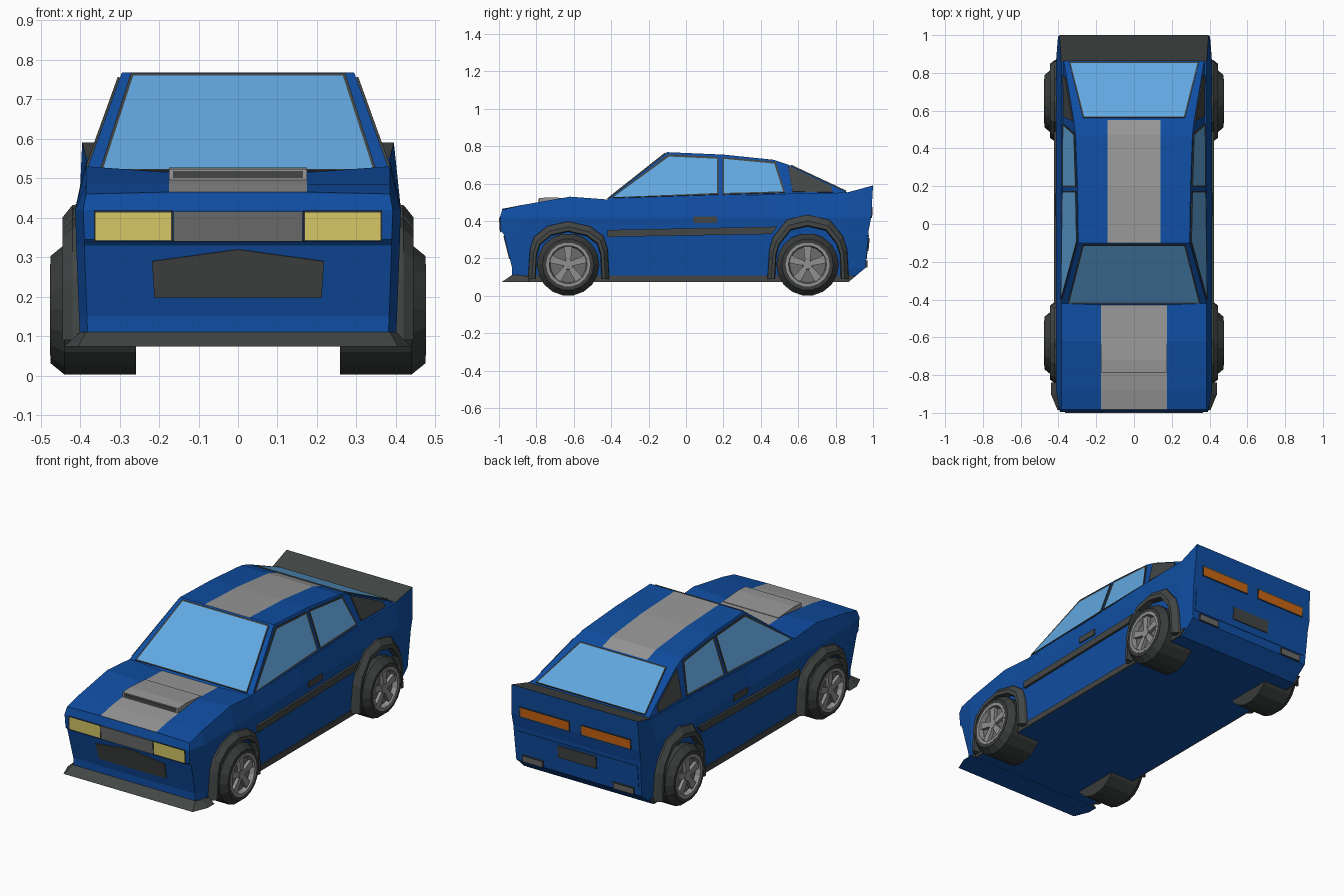
import bpy, bmesh, math
from mathutils import Vector

if "Cube" in bpy.data.objects:
    bpy.data.objects.remove(bpy.data.objects["Cube"])

MATS = {}
for name, c in {
    "blue_paint": (0.005, 0.075, 0.36), "dark_trim": (0.055, 0.062, 0.060),
    "stripe_grey": (0.31, 0.31, 0.31), "glass_blue": (0.12, 0.39, 0.75),
    "lamp_yellow": (0.72, 0.62, 0.14), "lamp_orange": (0.60, 0.13, 0.006),
    "grille_grey": (0.15, 0.15, 0.15), "rim_grey": (0.28, 0.28, 0.28),
    "tyre_black": (0.040, 0.045, 0.043)}.items():
    m = bpy.data.materials.new(name)
    m.diffuse_color = (*c, 1)
    m.use_nodes = True
    m.node_tree.nodes["Principled BSDF"].inputs["Base Color"].default_value = m.diffuse_color
    MATS[name] = m


def finish(name, bm, mats, rule=None):
    bmesh.ops.recalc_face_normals(bm, faces=bm.faces)
    bm.normal_update()
    if rule:
        for f in bm.faces:
            f.material_index = rule(f.calc_center_median(), f.normal)
    me = bpy.data.meshes.new(name)
    bm.to_mesh(me)
    bm.free()
    for k in mats:
        me.materials.append(MATS[k])
    ob = bpy.data.objects.new(name, me)
    bpy.context.collection.objects.link(ob)
    return ob


def loft(name, rings, mats, rule=None, cap=None, loop_rings=False):
    """Skin equal-length point rings; cap 'ngon', 'strip' (mirrored rings) or None."""
    bm = bmesh.new()
    vs = [[bm.verts.new(p) for p in r] for r in rings]
    n = len(vs[0])
    pairs = list(zip(vs, vs[1:])) + ([(vs[-1], vs[0])] if loop_rings else [])
    for a, b in pairs:
        for i in range(n):
            k = (i + 1) % n
            bm.faces.new((a[i], a[k], b[k], b[i]))
    for r in (vs[0], vs[-1]):
        if cap == "ngon":
            bm.faces.new(r)
        elif cap == "strip":
            for i in range(n // 2 - 1):
                bm.faces.new((r[i], r[i + 1], r[n - 2 - i], r[n - 1 - i]))
    return finish(name, bm, mats, rule)


def plate(name, pts, mats, inset=0, h=0.006):
    """Thin raised panel; with inset, the border keeps mats[0], the inside gets mats[1]."""
    bm = bmesh.new()
    f = bm.faces.new([bm.verts.new(p) for p in pts])
    f.normal_update()
    if f.normal.dot(f.calc_center_median() - Vector((0, 0, 0.35))) < 0:
        f.normal_flip()
    n = f.normal.copy()
    g = bmesh.ops.extrude_face_region(bm, geom=[f])["geom"]
    bmesh.ops.translate(bm, vec=n * h, verts=[v for v in g if isinstance(v, bmesh.types.BMVert)])
    top = [v for v in g if isinstance(v, bmesh.types.BMFace)][0]
    if inset:
        bmesh.ops.inset_individual(bm, faces=[top], thickness=inset, depth=-0.002)
        top.material_index = 1
    return finish(name, bm, mats)


def both(pts):
    """Half a ring (x > 0) closed with its mirror image."""
    return pts + [(-x, y, z) for x, y, z in reversed(pts)]


# --- lower body: stations along y, levels (z, half width, front y, rear y)
LEVELS = [(0.075, 0.40, -0.93, 0.87), (0.15, 0.403, -0.93, 0.96), (0.33, 0.41, -0.975, 0.975),
          (0.345, 0.41, -0.99, 0.976), (0.42, 0.413, -0.995, 0.99)]
STATIONS = [(None, 0.46, 0.465), (-0.88, 0.485, 0.485), (-0.62, 0.53, 0.515), (-0.42, 0.515, 0.508),
            (0, 0.525, 0.50), (0.5, 0.545, 0.50), (0.86, 0.552, 0.552), (None, 0.59, 0.59)]
rings = []
for j, (y, shoulder, hood) in enumerate(STATIONS):
    first, last = j == 0, j == len(STATIONS) - 1
    s = 0.95 if first else 0.975 if last else 1
    half = [(x * s, yf if first else yr if last else y, z) for z, x, yf, yr in LEVELS]
    yt = -0.983 if first else 1.0 if last else y
    half += [(0.385 if not last else 0.395, yt, shoulder), (0.175, yt, hood)]
    rings.append(both(half))
loft("body", rings, ["blue_paint", "stripe_grey", "dark_trim"],
     lambda c, n: 0 if n.z < 0.5 else 2 if c.y > 0.86 else 1 if abs(c.x) < 0.1 and c.y < -0.4 else 0,
     "strip")


# --- cabin with flat leaning sides and roof stripe
def side(z):
    return 0.38 - 0.36 * (z - 0.53)


ROOF = [(-0.43, 0.507), (-0.10, 0.768), (0.2, 0.755), (0.47, 0.727), (0.55, 0.70), (0.865, 0.552)]
rings = []
for i, (y, z) in enumerate(ROOF):
    b = 0.50 if i == 0 else 0.515
    rings.append(both([(side(b), y, b), (side(z), y, z), (0.14, y, z)]))
loft("cabin", rings, ["blue_paint", "stripe_grey"],
     lambda c, n: int(n.z > 0.7 and abs(c.x) < 0.1 and -0.1 < c.y < 0.55), "strip")

# --- windscreen and rear window
for name, (y0, z0, x0), (y1, z1, x1) in (
        ("windscreen", (-0.418, 0.5165, 0.35), (-0.108, 0.7617, 0.272)),
        ("rear_window", (0.855, 0.5567, 0.343), (0.56, 0.6953, 0.27))):
    plate(name, [(-x0, y0, z0), (x0, y0, z0), (x1, y1, z1), (-x1, y1, z1)],
          ["dark_trim", "glass_blue"], 0.010)

# --- side windows, rear pillar panels and side trim
for s, tag in ((1, "right"), (-1, "left")):
    def on_cabin(pts):
        return [(s * side(z), y, z) for y, z in pts]

    def on_door(pts):
        return [(s * 0.409, y, z) for y, z in pts]
    plate("front_side_window_" + tag, on_cabin([(-0.40, 0.522), (0.175, 0.54), (0.175, 0.74), (-0.095, 0.755)]),
          ["dark_trim", "glass_blue"], 0.013)
    plate("rear_side_window_" + tag, on_cabin([(0.195, 0.54), (0.53, 0.55), (0.48, 0.715), (0.195, 0.74)]),
          ["dark_trim", "glass_blue"], 0.013)
    plate("rear_pillar_panel_" + tag, on_cabin([(0.57, 0.555), (0.785, 0.553), (0.775, 0.585), (0.545, 0.695)]),
          ["dark_trim"])
    plate("side_moulding_" + tag, on_door([(-0.42, 0.315), (0.455, 0.33), (0.49, 0.37), (-0.42, 0.352)]),
          ["dark_trim"], h=0.014)
    plate("door_handle_" + tag, on_door([(0.04, 0.39), (0.165, 0.39), (0.165, 0.425), (0.04, 0.425)]),
          ["dark_trim"], h=0.009)
    plate("side_skirt_" + tag, [(s * 0.399, y, z) for y, z in
          ((-0.86, 0.075), (0.87, 0.075), (0.905, 0.108), (-0.86, 0.108))], ["dark_trim"], h=0.008)

    # lamps, exhaust outlets
    plate("headlight_" + tag, [(s * x, y, z) for x, y, z in
          ((0.165, -0.989, 0.34), (0.365, -0.989, 0.34), (0.365, -0.994, 0.418), (0.165, -0.994, 0.418))],
          ["dark_trim", "lamp_yellow"], 0.006)
    plate("tail_light_" + tag, [(s * x, y, z) for x, y, z in
          ((0.035, 0.989, 0.415), (0.35, 0.989, 0.415), (0.35, 0.992, 0.475), (0.035, 0.992, 0.475))],
          ["dark_trim", "lamp_orange"], 0.009)
    plate("exhaust_" + tag, [(s * x, y, z) for x, y, z in
          ((0.22, 0.96, 0.152), (0.35, 0.96, 0.152), (0.35, 0.963, 0.19), (0.22, 0.963, 0.19))],
          ["dark_trim", "grille_grey"], 0.008, 0.009)

    # wheel arches and wheels
    for yc, up, pos in ((-0.63, 0, "front"), (0.65, 0.035, "rear")):
        outer = [(-0.215, 0.09), (-0.205, 0.25), (-0.185, 0.315), (-0.11, 0.375 + up), (0, 0.40 + up),
                 (0.12, 0.372 + up), (0.19, 0.32), (0.212, 0.25), (0.22, 0.09)]

        def arch(x, k):
            return [(s * x, yc + y * k, 0.09 + (z - 0.09) * k) for y, z in outer]
        loops = [arch(0.400, 1), arch(0.420, 0.99), arch(0.445, 0.90), arch(0.445, 0.83), arch(0.400, 0.81)]
        # each ring is a cross-section of the arch, swept along the outline
        loft(f"{pos}_wheel_arch_{tag}", [list(r) for r in zip(*loops)], ["dark_trim"], None, "ngon")

        def lathe(name, prof, mat, n=18, cap="ngon"):
            loft(f"{pos}_{name}_{tag}", [[(s * x, yc + r * math.cos(a * math.tau / n),
                 0.167 + r * math.sin(a * math.tau / n)) for a in range(n)] for x, r in prof], [mat], None, cap)
        lathe("tyre", [(0.258, 0.167), (0.44, 0.167), (0.475, 0.138), (0.475, 0.116), (0.445, 0.112)], "tyre_black")
        lathe("rim", [(0.44, 0.118), (0.476, 0.118), (0.476, 0.102), (0.452, 0.096), (0.44, 0.096)],
              "rim_grey", cap=None)
        lathe("wheel_disc", [(0.44, 0.1), (0.448, 0.1)], "grille_grey")
        lathe("hub", [(0.44, 0.03), (0.468, 0.026)], "rim_grey", 10)
        bm = bmesh.new()
        for k in range(5):
            a = math.tau * k / 5 + math.pi / 2
            d, t = Vector((0, math.cos(a), math.sin(a))), Vector((0, -math.sin(a), math.cos(a)))
            v = [bm.verts.new(Vector((s * x, yc, 0.167)) + d * r + t * w * q)
                 for x in (0.446, 0.466) for r, w, q in
                 ((0.015, 0.013, -1), (0.1, 0.022, -1), (0.1, 0.022, 1), (0.015, 0.013, 1))]
            for q in ((0, 1, 2, 3), (4, 5, 6, 7), (0, 1, 5, 4), (1, 2, 6, 5), (2, 3, 7, 6), (3, 0, 4, 7)):
                bm.faces.new([v[i] for i in q])
        finish(f"{pos}_spokes_{tag}", bm, ["rim_grey"])

# --- front splitter, blue underneath like the floor
loft("front_splitter",
     [both([(0.40, -0.84, 0.11), (0.40, -0.90, 0.11), (0.385, -0.932, 0.11)]),
      both([(0.44, -0.84, 0.074), (0.44, -0.90, 0.074), (0.405, -0.985, 0.074)])],
     ["dark_trim", "blue_paint"], lambda c, n: int(n.z < -0.9), "ngon")

# --- nose grille and lower intake
plate("nose_grille", [(-0.163, -0.989, 0.34), (0.163, -0.989, 0.34), (0.163, -0.994, 0.416), (-0.163, -0.994, 0.416)],
      ["grille_grey"])
plate("lower_intake", [(x, -0.93 - 0.25 * (z - 0.15), z) for x, z in
      ((-0.212, 0.198), (0.212, 0.198), (0.218, 0.29), (0, 0.32), (-0.218, 0.29))], ["dark_trim"], h=0.004)

# --- hood scoop with dark slot
loft("hood_scoop", [both([(0.175, y, 0.47), (0.175, y, z)]) for y, z in
     ((-0.785, 0.523), (-0.72, 0.527), (-0.58, 0.517))], ["stripe_grey"], None, "ngon")
plate("scoop_slot", [(x, -0.785, z) for x, z in ((-0.165, 0.5), (0.165, 0.5), (0.165, 0.518), (-0.165, 0.518))],
      ["dark_trim"], h=0.003)

# --- rear number panel and bumper crease
plate("rear_panel", [(-0.12, 0.967, 0.24), (0.12, 0.967, 0.24), (0.12, 0.973, 0.31), (-0.12, 0.973, 0.31)],
      ["dark_trim"], h=0.009)
plate("rear_bumper", [(-0.38, 0.961, 0.20), (0.38, 0.961, 0.20), (0.38, 0.972, 0.325), (-0.38, 0.972, 0.325)],
      ["blue_paint"], h=0.006)
